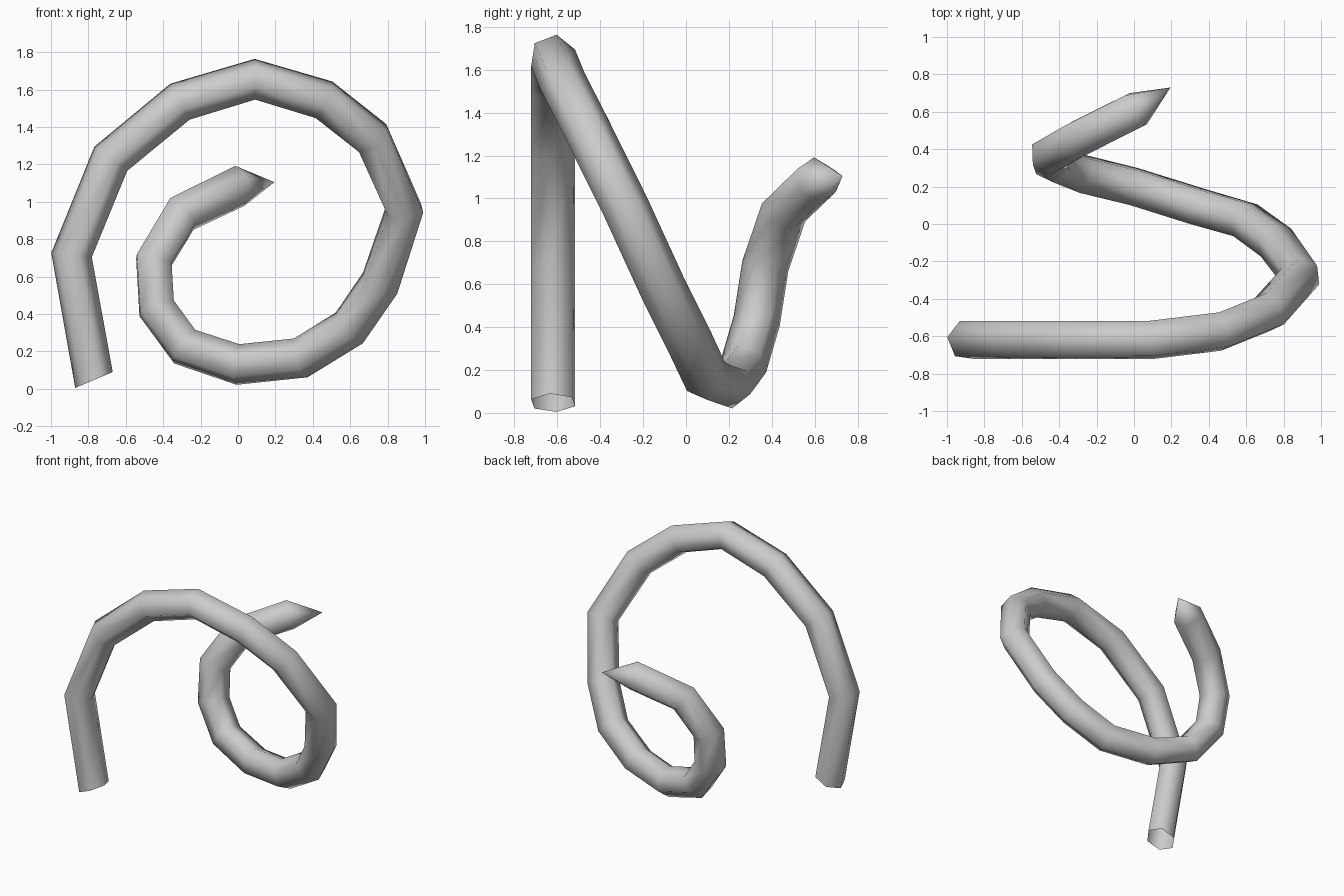
import bpy
import bmesh
import math
from mathutils import Matrix, Vector

SIDES = 6
RADIUS = 0.11

# Centre line of the coiled tube, from the open foot to the pointed tip
PATH = [Vector(p) for p in (
    (-.77, -.62, .047), (-.89, -.62, .715), (-.68, -.62, 1.23),
    (-.31, -.62, 1.535), (.09, -.62, 1.655), (.46, -.575, 1.545),
    (.72, -.47, 1.34), (.89, -.28, .957), (.76, -.1, .565),
    (.595, .02, .325), (.335, .095, .165), (0, .2, .13),
    (-.285, .27, .225), (-.435, .33, .43), (-.45, .37, .685),
    (-.3, .455, .935), (.01, .61, 1.085), (.195, .73, 1.105))]
FOOT_DIRECTION = Vector((-.39, 0, .92)).normalized()


def remove_default_cube():
    cube = bpy.data.objects.get("Cube")
    if cube:
        bpy.data.objects.remove(cube, do_unlink=True)


def make_material(name, colour):
    material = bpy.data.materials.new(name)
    material.use_nodes = True
    material.diffuse_color = colour
    shader = material.node_tree.nodes["Principled BSDF"]
    shader.inputs["Base Color"].default_value = colour
    return material


def path_directions(points):
    """Bisecting direction at every point that carries a ring."""
    directions = [FOOT_DIRECTION]
    for before, here, after in zip(points, points[1:], points[2:]):
        incoming = (here - before).normalized()
        outgoing = (after - here).normalized()
        directions.append((incoming + outgoing).normalized())
    return directions


def make_tube(name, points, material):
    bm = bmesh.new()
    directions = path_directions(points)

    # First spoke of the foot ring, turned slightly off the bend plane
    spoke = FOOT_DIRECTION.cross(Vector((0, 1, 0))).normalized()
    if spoke.x > 0:
        spoke.negate()
    spoke = spoke * math.cos(math.radians(8)) + Vector((0, math.sin(math.radians(8)), 0))

    # Rings carried along the path without twisting
    rings = []
    previous = FOOT_DIRECTION
    for centre, direction in zip(points, directions):
        spoke = previous.rotation_difference(direction) @ spoke
        previous = direction
        ring = []
        for side in range(SIDES):
            turn = Matrix.Rotation(math.tau * side / SIDES, 3, direction)
            ring.append(bm.verts.new(centre + turn @ spoke * RADIUS))
        rings.append(ring)

    # Tube walls
    for lower, upper in zip(rings, rings[1:]):
        for i in range(SIDES):
            j = (i + 1) % SIDES
            bm.faces.new((lower[i], lower[j], upper[j], upper[i]))

    # Pointed tip
    tip = bm.verts.new(points[-1])
    for i in range(SIDES):
        bm.faces.new((rings[-1][i], rings[-1][(i + 1) % SIDES], tip))

    for face in bm.faces:
        face.smooth = True
    mesh = bpy.data.meshes.new(name)
    bm.to_mesh(mesh)
    bm.free()
    mesh.materials.append(material)
    tube = bpy.data.objects.new(name, mesh)
    bpy.context.collection.objects.link(tube)
    return tube


remove_default_cube()
grey = make_material("light_grey", (0.6, 0.6, 0.6, 1))
make_tube("coiled_tube", PATH, grey)
